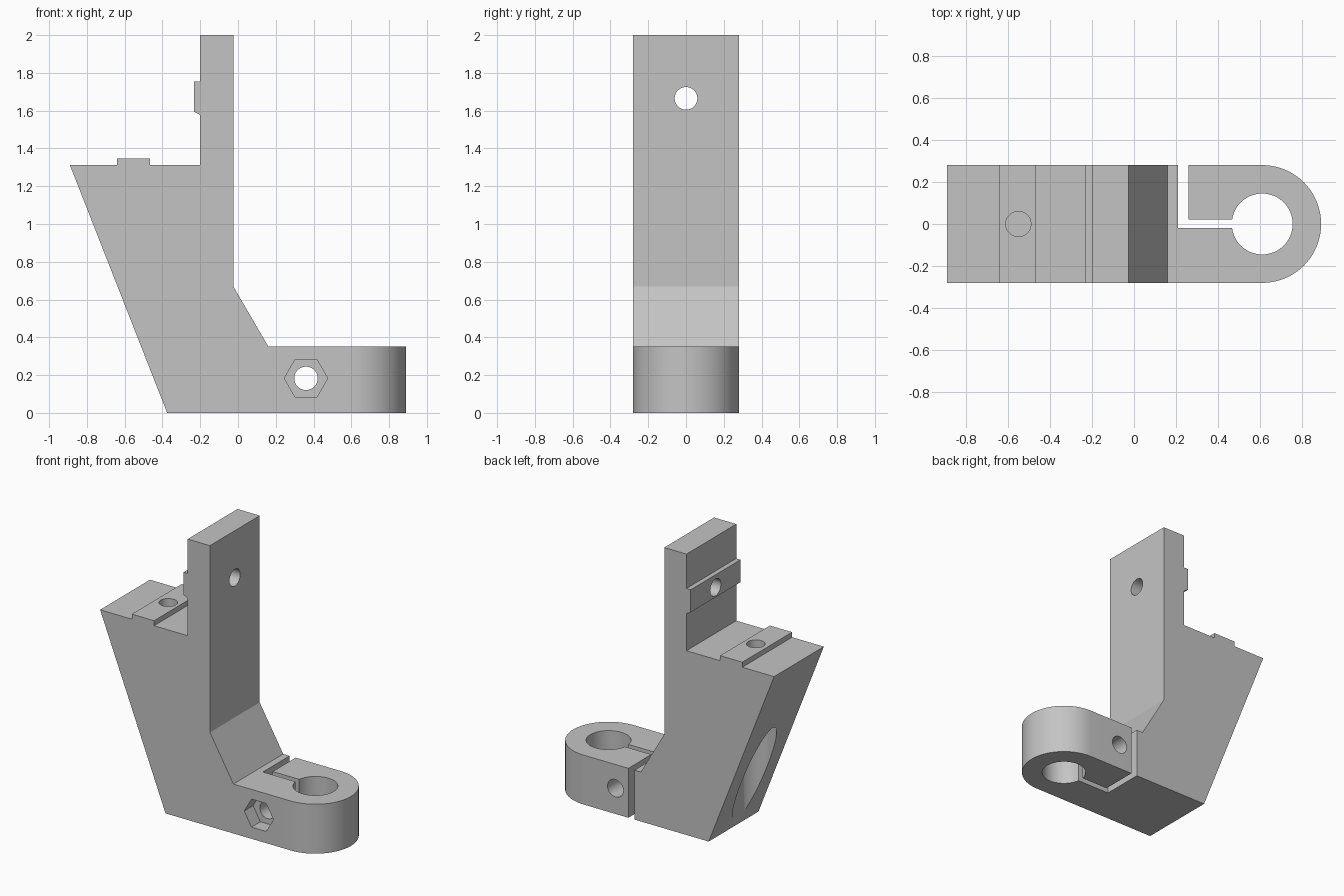
import bpy
import bmesh
from math import cos, sin, pi, radians
from mathutils import Vector

if "Cube" in bpy.data.objects:
    bpy.data.objects.remove(bpy.data.objects["Cube"])

grey = bpy.data.materials.new("plain grey")
grey.use_nodes = True
colour = (0.55, 0.55, 0.55, 1)
grey.diffuse_color = colour
grey.node_tree.nodes["Principled BSDF"].inputs["Base Color"].default_value = colour


def place(u, v, w, axis):
    """Turn a flat outline point plus its height along an axis into 3D."""
    return Vector({"x": (w, u, v), "y": (u, w, v), "z": (u, v, w)}[axis])


def prism(name, outline, axis, low, high):
    bm = bmesh.new()
    base = bm.faces.new([bm.verts.new(place(u, v, low, axis)) for u, v in outline])
    side = bmesh.ops.extrude_face_region(bm, geom=[base])["geom"]
    moved = [g for g in side if isinstance(g, bmesh.types.BMVert)]
    bmesh.ops.translate(bm, verts=moved, vec=place(0, 0, high - low, axis))
    bmesh.ops.recalc_face_normals(bm, faces=bm.faces)
    mesh = bpy.data.meshes.new(name)
    bm.to_mesh(mesh)
    bm.free()
    mesh.materials.append(grey)
    obj = bpy.data.objects.new(name, mesh)
    bpy.context.collection.objects.link(obj)
    return obj


def arc(u, v, radius, start=0, sweep=2 * pi, steps=48):
    count = steps if sweep == 2 * pi else steps + 1
    return [(u + radius * cos(start + sweep * i / steps),
             v + radius * sin(start + sweep * i / steps)) for i in range(count)]


def box(u0, u1, v0, v1):
    return [(u0, v0), (u1, v0), (u1, v1), (u0, v1)]


half = 0.28
clamp_x = 0.61
clamp_top = 0.352

# Side profile: slanted foot, shelf with rib, upright with rib, ramp, clamp
profile = [
    (-0.375, 0), (0.95, 0), (0.95, clamp_top), (0.16, clamp_top),
    (-0.025, 0.67), (-0.025, 2), (-0.2, 2),
    (-0.2, 1.755), (-0.233, 1.755), (-0.233, 1.595), (-0.2, 1.577),
    (-0.2, 1.312), (-0.465, 1.312), (-0.465, 1.348),
    (-0.64, 1.348), (-0.64, 1.312), (-0.89, 1.312),
]
bracket = prism("clamp_bracket", profile, "y", -half, half)

# Plan outline that rounds the clamp end
plan = [(-1, half), (-1, -half)] + arc(clamp_x, 0, half, -pi / 2, pi, 40)
tools = [(prism("rounded_plan", plan, "z", -0.1, 2.1), "INTERSECT")]

# Clamp bore, slots, screw holes, nut pocket and foot bore
cuts = [
    ("clamp_bore", arc(clamp_x, 0, 0.145), "z", -0.1, 0.5),
    ("clamp_slot", [(0.21, -0.02), (0.55, -0.02), (0.55, 0.022),
                    (0.258, 0.022), (0.258, 0.4), (0.21, 0.4)], "z", -0.1, 0.5),
    ("clamp_screw_hole", arc(0.36, 0.183, 0.062), "y", -0.4, 0.4),
    ("nut_pocket", arc(0.36, 0.183, 0.115, steps=6), "y", -0.4, -0.18),
    ("upright_screw_hole", arc(0, 1.665, 0.06), "x", -0.4, 0.1),
    ("shelf_screw_hole", arc(-0.55, 0, 0.06), "z", 1.1, 1.5),
    ("foot_bore", arc(-0.54, 0, 0.143), "z", -0.1, 1.08),
]
tools += [(prism(*cut), "DIFFERENCE") for cut in cuts]

bpy.ops.object.select_all(action="DESELECT")
bracket.select_set(True)
bpy.context.view_layer.objects.active = bracket
for tool, operation in tools:
    mod = bracket.modifiers.new(tool.name, "BOOLEAN")
    mod.object = tool
    mod.operation = operation
    mod.solver = "EXACT"
    bpy.ops.object.modifier_apply(modifier=mod.name)
    bpy.data.objects.remove(tool)

bpy.ops.object.shade_smooth_by_angle(angle=radians(30))
